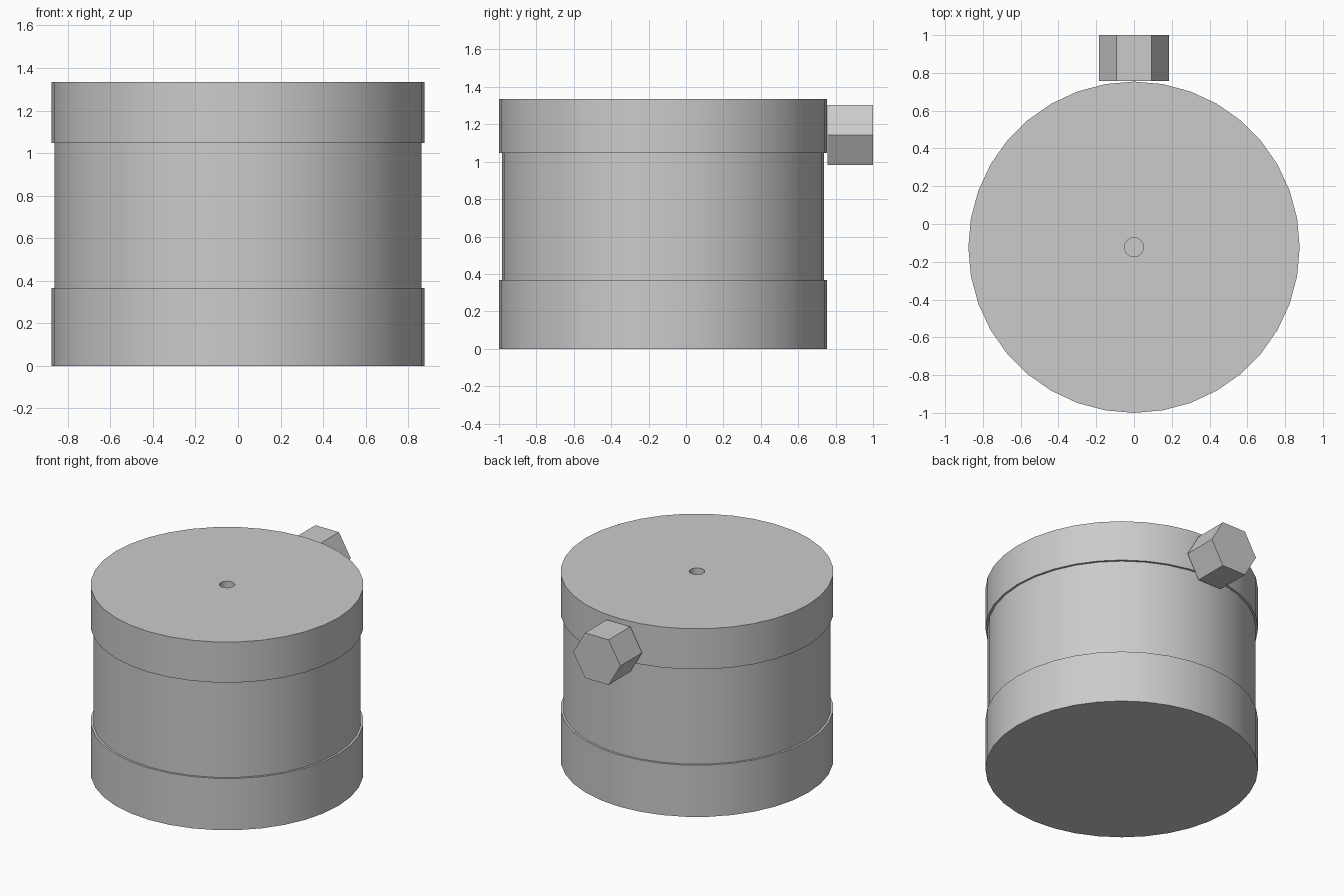
import bpy, bmesh, math

cube = bpy.data.objects.get("Cube")
if cube:
    bpy.data.objects.remove(cube)

RIM, WALL, HOLE = 0.877, 0.862, 0.05
BASE_TOP, LID_BOTTOM, TOP = 0.367, 1.047, 1.335
BODY_Y = -0.123

grey = bpy.data.materials.new("light grey")
grey.use_nodes = True
colour = (0.6, 0.6, 0.6, 1)
grey.diffuse_color = colour
grey.node_tree.nodes["Principled BSDF"].inputs["Base Color"].default_value = colour


def lathe(name, profile, sides, smooth):
    """Turn a closed (radius, height) profile around z."""
    bm = bmesh.new()
    verts = [bm.verts.new((r, 0, z)) for r, z in profile]
    edges = [bm.edges.new(pair) for pair in zip(verts, verts[1:])]
    bmesh.ops.spin(bm, geom=verts + edges, cent=(0, 0, 0), axis=(0, 0, 1),
                   angle=math.tau, steps=sides, use_duplicate=False)
    bmesh.ops.remove_doubles(bm, verts=bm.verts, dist=1e-4)
    bmesh.ops.recalc_face_normals(bm, faces=bm.faces)
    mesh = bpy.data.meshes.new(name)
    bm.to_mesh(mesh)
    bm.free()
    mesh.materials.append(grey)
    obj = bpy.data.objects.new(name, mesh)
    bpy.context.collection.objects.link(obj)
    if smooth:
        bpy.ops.object.select_all(action="DESELECT")
        obj.select_set(True)
        bpy.context.view_layer.objects.active = obj
        bpy.ops.object.shade_smooth_by_angle(angle=math.radians(30))
    return obj


# Drum with a raised base band, a raised lid band and a small blind hole on top
body = lathe("drum_body", [
    (0, 0), (RIM, 0), (RIM, BASE_TOP), (WALL, BASE_TOP),
    (WALL, LID_BOTTOM), (RIM, LID_BOTTOM), (RIM, TOP),
    (HOLE, TOP), (HOLE, LID_BOTTOM), (0, LID_BOTTOM)], 36, True)
body.location.y = BODY_Y

# Hexagonal knob on the back, lying along y
knob_start = BODY_Y + RIM + 0.003
knob = lathe("hex_knob", [(0, 0), (0.185, 0), (0.185, 1 - knob_start),
                          (0, 1 - knob_start)], 6, False)
knob.rotation_euler.x = -math.pi / 2
knob.location = (0, knob_start, 1.142)
